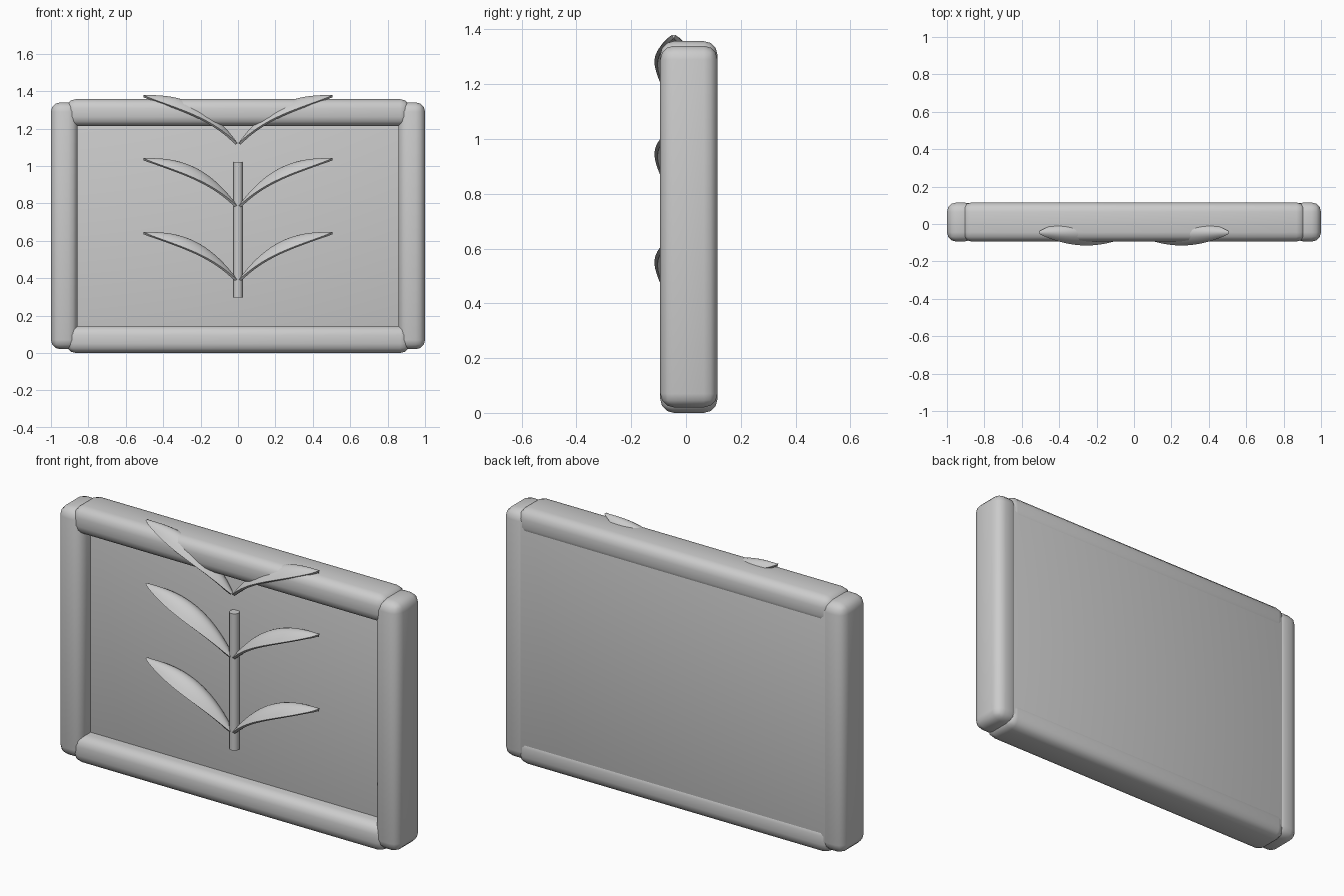
import bpy, bmesh, math
from mathutils import Vector

cube = bpy.data.objects.get("Cube")
if cube:
    bpy.data.objects.remove(cube, do_unlink=True)

grey = bpy.data.materials.new("plain_grey")
grey.use_nodes = True
COLOUR = (0.6, 0.6, 0.6, 1)
grey.diffuse_color = COLOUR
grey.node_tree.nodes["Principled BSDF"].inputs["Base Color"].default_value = COLOUR


def finish(name, bm):
    """Turn a bmesh into a smooth-shaded object."""
    bmesh.ops.recalc_face_normals(bm, faces=bm.faces)
    mesh = bpy.data.meshes.new(name)
    bm.to_mesh(mesh)
    bm.free()
    mesh.materials.append(grey)
    obj = bpy.data.objects.new(name, mesh)
    bpy.context.collection.objects.link(obj)
    bpy.ops.object.select_all(action="DESELECT")
    obj.select_set(True)
    bpy.context.view_layer.objects.active = obj
    bpy.ops.object.shade_smooth_by_angle(angle=math.radians(50))


def rounded_box(name, low, high, bevel):
    low, high = Vector(low), Vector(high)
    bm = bmesh.new()
    bmesh.ops.create_cube(bm, size=1)
    bmesh.ops.scale(bm, vec=high - low, verts=bm.verts)
    bmesh.ops.translate(bm, vec=(low + high) / 2, verts=bm.verts)
    bmesh.ops.bevel(bm, geom=bm.edges[:], offset=bevel, segments=3,
                    profile=0.5, affect="EDGES")
    finish(name, bm)


# Frame and backing panel
FRONT, BACK, ROUND = -0.094, 0.115, 0.05
rounded_box("left_post", (0.857, FRONT, 0.02), (1, BACK, 1.34), ROUND)
rounded_box("right_post", (-1, FRONT, 0.02), (-0.857, BACK, 1.34), ROUND)
rounded_box("bottom_rail", (-0.918, FRONT, 0), (0.918, BACK, 0.145), ROUND)
rounded_box("top_rail", (-0.918, FRONT, 1.213), (0.918, BACK, 1.357), ROUND)
rounded_box("panel", (-0.93, -0.01, 0.05), (0.93, 0.111, 1.307), 0.02)

# Stem
bm = bmesh.new()
bmesh.ops.create_cone(bm, cap_ends=True, segments=24, radius1=0.025,
                      radius2=0.025, depth=0.725)
bmesh.ops.translate(bm, vec=(0, -0.03, 0.658), verts=bm.verts)
finish("stem", bm)


def leaf(name, side, base):
    """Arched blade: a rising ridge with both edges drooping."""
    rows, cols = 20, 10
    bm = bmesh.new()
    grid = []
    for i in range(rows + 1):
        t = i / rows
        swell = max(math.sin(math.pi * t), 0) ** 0.85
        ridge = 0.257 * (1 - (1 - t) ** 2.7)
        half = 0.008 + 0.062 * swell
        line = []
        for j in range(cols + 1):
            v = 2 * j / cols - 1
            line.append(bm.verts.new((side * (0.002 + 0.503 * t),
                                      -0.045 + half * v,
                                      base + ridge - 0.058 * swell * v * v)))
        grid.append(line)
    for a, b in zip(grid, grid[1:]):
        for j in range(cols):
            bm.faces.new((a[j], b[j], b[j + 1], a[j + 1]))
    bmesh.ops.recalc_face_normals(bm, faces=bm.faces)
    bmesh.ops.solidify(bm, geom=bm.faces[:], thickness=0.014)
    finish(name, bm)


# Three pairs of leaves
for level, base in (("lower", 0.39), ("middle", 0.785), ("upper", 1.122)):
    leaf(level + "_left_leaf", 1, base)
    leaf(level + "_right_leaf", -1, base)
